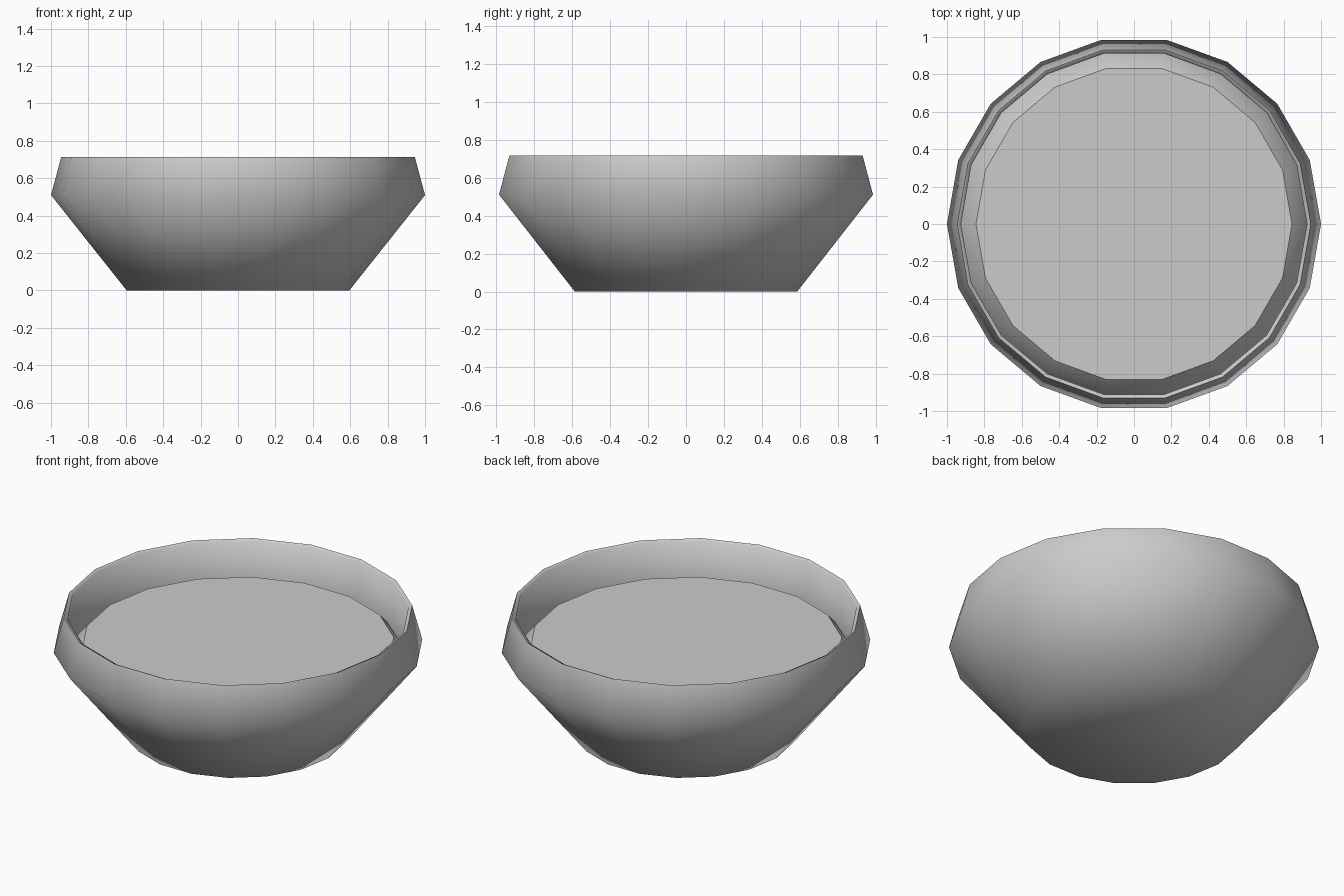
import bpy
import bmesh
from math import cos, sin, tau, radians

SIDES = 18

cube = bpy.data.objects.get("Cube")
if cube:
    bpy.data.objects.remove(cube, do_unlink=True)

# Single plain grey material
grey = bpy.data.materials.new("plain_grey")
grey.use_nodes = True
colour = (0.6, 0.6, 0.6, 1)
grey.diffuse_color = colour
grey.node_tree.nodes["Principled BSDF"].inputs["Base Color"].default_value = colour


def lathe(name, profile, smooth_angle, cap_start=False, cap_end=False):
    """Spin a (radius, height) profile, from the outside bottom to the inside."""
    bm = bmesh.new()
    rings = [[bm.verts.new((r * cos(tau * i / SIDES), r * sin(tau * i / SIDES), z))
              for i in range(SIDES)] for r, z in profile]
    for a, b in zip(rings, rings[1:]):
        for i in range(SIDES):
            j = (i + 1) % SIDES
            bm.faces.new((a[i], a[j], b[j], b[i]))
    if cap_start:
        bm.faces.new(rings[0][::-1])
    if cap_end:
        bm.faces.new(rings[-1])
    mesh = bpy.data.meshes.new(name)
    bm.to_mesh(mesh)
    bm.free()
    mesh.materials.append(grey)
    obj = bpy.data.objects.new(name, mesh)
    bpy.context.collection.objects.link(obj)
    bpy.ops.object.select_all(action="DESELECT")
    obj.select_set(True)
    bpy.context.view_layer.objects.active = obj
    bpy.ops.object.shade_smooth_by_angle(angle=radians(smooth_angle))
    return obj


# Flared bowl with a turned-in upper wall and a thin rim
lathe("bowl", [(0.595, 0), (1, 0.51), (0.945, 0.715), (0.925, 0.705), (0.925, 0.42)],
      70, cap_start=True)

# Flat filling whose edge slopes down to meet the bowl wall
lathe("filling", [(0.925, 0.42), (0.89, 0.48), (0.845, 0.53)], 40, cap_end=True)
